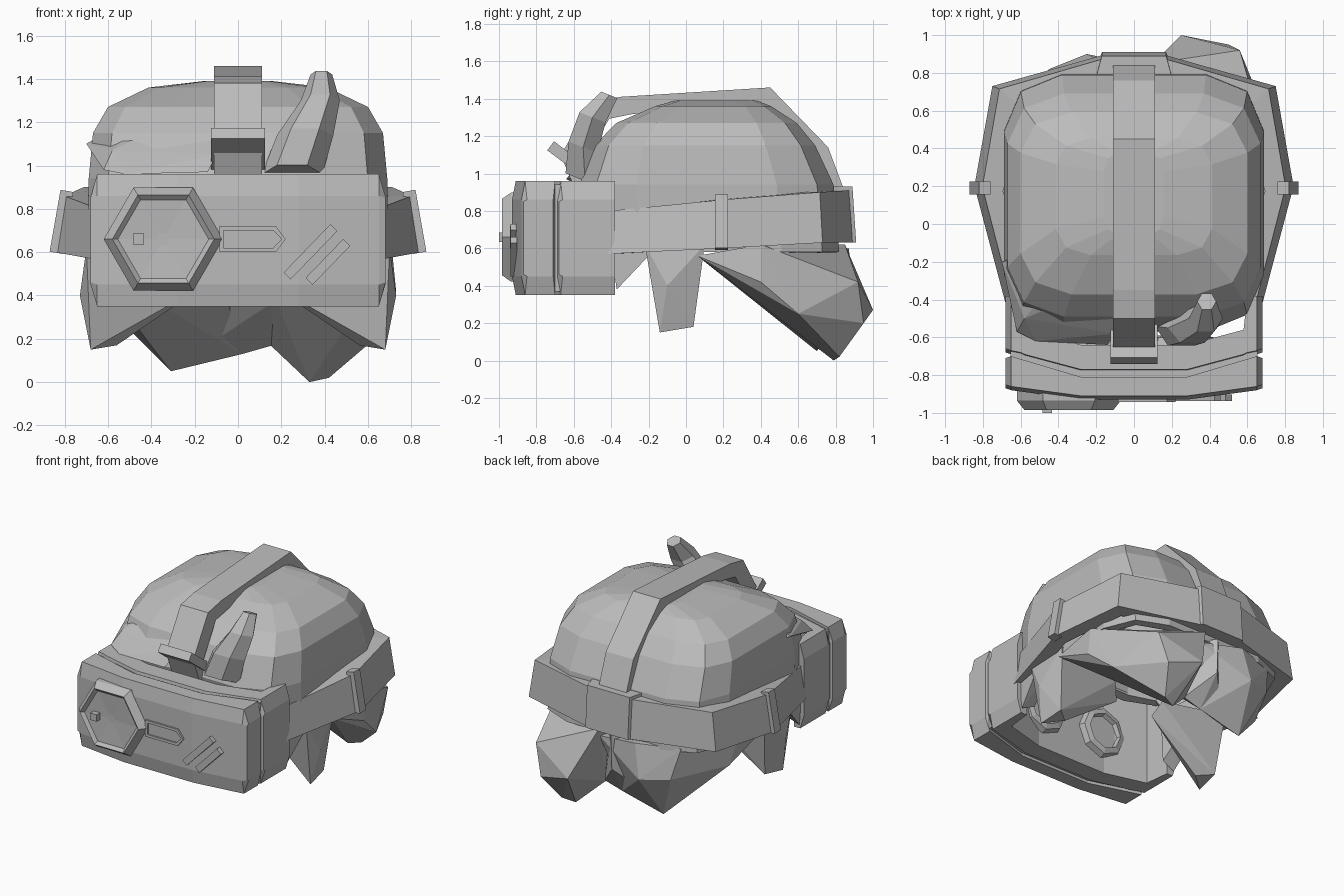
import bpy, bmesh
from math import sin, cos, pi, radians
from mathutils import Vector, Matrix

old = bpy.data.objects.get("Cube")
if old:
    bpy.data.objects.remove(old)

grey = bpy.data.materials.new("plain grey")
grey.use_nodes = True
grey.diffuse_color = (0.5, 0.5, 0.5, 1)
grey.node_tree.nodes["Principled BSDF"].inputs["Base Color"].default_value = (0.5, 0.5, 0.5, 1)


def finish(name, bm):
    bmesh.ops.recalc_face_normals(bm, faces=bm.faces)
    mesh = bpy.data.meshes.new(name)
    bm.to_mesh(mesh)
    bm.free()
    mesh.materials.append(grey)
    obj = bpy.data.objects.new(name, mesh)
    bpy.context.collection.objects.link(obj)
    return obj


def loft(name, rings, caps=(True, True)):
    """Skin a row of closed rings that share a point count."""
    bm = bmesh.new()
    rows = [[bm.verts.new(p) for p in ring] for ring in rings]
    n = len(rows[0])
    for a, b in zip(rows, rows[1:]):
        for i in range(n):
            j = (i + 1) % n
            bm.faces.new((a[i], a[j], b[j], b[i]))
    for row, wanted in zip((rows[0], rows[-1]), caps):
        if wanted:
            bm.faces.new(row)
    return finish(name, bm)


def hull(name, points, side=1):
    """Faceted clump around a few points."""
    bm = bmesh.new()
    verts = [bm.verts.new((side * x, y, z)) for x, y, z in points]
    res = bmesh.ops.convex_hull(bm, input=verts)
    loose = {v for v in res["geom_interior"] + res["geom_unused"] if isinstance(v, bmesh.types.BMVert)}
    bmesh.ops.delete(bm, geom=list(loose), context='VERTS')
    return finish(name, bm)


def box(name, centre, size, angle=0, axis='X'):
    bm = bmesh.new()
    bmesh.ops.create_cube(bm, size=1)
    bm.transform(Matrix.Translation(centre) @ Matrix.Rotation(radians(angle), 4, axis)
                 @ Matrix.Diagonal((*size, 1)))
    return finish(name, bm)


def polygon(x, y, z, r, n):
    return [(x + r * cos(2 * pi * i / n), y, z + r * sin(2 * pi * i / n)) for i in range(n)]


def both(half):
    """Mirror a row of stations across x = 0."""
    return [(-s[0], *s[1:]) for s in half] + [tuple(s) for s in reversed(half)]


# Hair cap: stacked boxy rings, open below and raised over the forehead
def cap_ring(z, half, front, back):
    ring = []
    for i in range(12):
        a = 2 * pi * (i + 0.5) / 12
        c, s = cos(a), sin(a)
        x = half * abs(c) ** 0.45 * (1 if c > 0 else -1)
        y = (front + back) / 2 + (back - front) / 2 * abs(s) ** 0.45 * (1 if s > 0 else -1)
        ring.append((x, y, max(z, 0.9) if y < -0.35 else z))
    return ring


cap = loft("hair_cap", [cap_ring(*r) for r in (
    (0.58, 0.7, -0.57, 0.83), (0.94, 0.7, -0.58, 0.8), (1.15, 0.68, -0.5, 0.7),
    (1.27, 0.61, -0.38, 0.6), (1.36, 0.42, -0.17, 0.46), (1.39, 0.16, -0.06, 0.38))], (False, True))
shell = cap.modifiers.new("thickness", 'SOLIDIFY')
shell.thickness = 0.06

# Swept fringe clump and the upright tuft
hull("fringe", [(-.62, -.57, .98), (-.58, -.5, 1.07), (-.7, -.2, 1.1), (-.28, -.13, 1.35), (-.1, -.3, 1.3),
                (-.1, -.58, 1.05), (-.14, -.64, .97), (-.52, -.62, .96), (-.5, -.1, 1.0)])
tuft = []
for x, y, z, rx, ry in ((.25, -.54, .96, .14, .12), (.31, -.55, 1.14, .13, .09),
                        (.38, -.5, 1.3, .09, .08), (.385, -.41, 1.42, .05, .05)):
    tuft.append([(x + rx * cos(k * pi / 3), y + ry * sin(k * pi / 3), z - .4 * ry * sin(k * pi / 3))
                 for k in range(6)])
loft("hair_tuft", tuft)

# Hair hanging at the nape in uneven clumps
hull("nape_hair_left", [(.7, .06, .56), (.71, .4, .62), (.73, .4, .42), (.69, .6, .25), (.55, .72, .14),
                        (.42, .82, .02), (.33, .79, 0), (.15, .7, .17), (.1, .85, .62), (.25, 1.0, .27),
                        (.5, .95, .2), (.56, .92, .42), (.1, .25, .56)])
hull("nape_hair_right", [(-.7, .06, .56), (-.71, .4, .62), (-.66, .45, .4), (-.43, .58, .2), (-.31, .7, .05),
                         (-.2, .66, .12), (.02, .7, .13), (.12, .82, .55), (-.2, .87, .6), (-.5, .77, .6),
                         (-.1, .25, .56), (-.25, .9, .36), (-.45, .82, .38)])
hull("nape_hair_middle", [(-.2, .66, .13), (.02, .7, .13), (.16, .7, .17), (-.45, .3, .56), (.45, .3, .56),
                          (0, .86, .6), (0, .85, .35)])

# Locks in front of each ear
for side, label in ((1, "left"), (-1, "right")):
    hull("ear_lock_" + label, [(.7, -.22, .62), (.7, .1, .62), (.73, -.1, .4), (.68, -.14, .15),
                               (.56, -.04, .17), (.66, .04, .18), (.15, 0, .45), (.2, .05, .56)], side)
    hull("temple_lock_" + label, [(.65, -.42, .7), (.65, -.37, .38), (.55, -.36, .42), (.68, -.18, .58),
                                  (.58, -.2, .58), (.66, -.15, .7), (.57, -.4, .7)], side)


# Goggle body: sections run across x, each with a front and back depth
def goggle_part(name, half, low=.35, high=.96):
    rings = []
    for x, f, b, trim in both(half):
        lo, hi = low + trim, high - trim
        rings.append([(x, f + .02, lo), (x, f, lo + .1 - .9 * trim), (x, f, hi - .1 + .9 * trim),
                      (x, f + .02, hi), (x, b, hi), (x, b, lo)])
    return loft(name, rings)


goggle_part("goggle_front", [(.68, -.87, -.71, .1), (.65, -.88, -.7, 0), (.28, -.93, -.81, 0)])
goggle_part("goggle_groove", [(.655, -.85, -.6, 0), (.28, -.85, -.66, 0)], .37, .94)
goggle_part("goggle_rear", [(.68, -.68, -.38, .1), (.65, -.69, -.38, 0), (.6, -.7, -.38, 0),
                            (.58, -.71, -.56, 0), (.28, -.79, -.64, 0)])
for side, label in ((1, "left"), (-1, "right")):
    x = side * .25
    loft("eyepiece_" + label, [polygon(x, y, .64, r, 8) for y, r in
                               ((-.66, .19), (-.6, .17), (-.59, .13), (-.62, .12))])

# Hexagonal sensor with a sunken face
loft("sensor_housing", [polygon(-.345, y, .66, r, 6) for y, r in
                        ((-.88, .275), (-.935, .275), (-.985, .235), (-.965, .21), (-.955, .03))])
box("sensor_stud", (-.46, -.975, .66), (.05, .05, .05))

# Pointed slot and two slanted bars on the front plate
slot = [(-.15, -.06), (.11, -.06), (.155, 0), (.11, .06), (-.15, .06)]
loft("front_slot", [[(.065 + u * k, y, .66 + v * m) for u, v in slot] for k, m, y in
                    ((1, 1, -.91), (1, 1, -.942), (.88, .68, -.942), (.88, .68, -.932))])
for x, z, length in ((.335, .602, .31), (.415, .555, .25)):
    box("slanted_bar", (x, -.92, z), (length, .035, .045), -46, 'Y')

# Strap around the head, flared towards its lower edge
path = [(.68, -.42, .57, .8), (.845, .2, .6, .86), (.75, .73, .63, .9), (.18, .89, .63, .91)]
band = []
for x, y, lo, hi in both(path):
    band.append([(x, y, lo), (x * .95, y * .98, hi), (x * .82, y * .86, hi), (x * .87, y * .88, lo)])
loft("head_strap", band)
for side, label in ((1, "left"), (-1, "right")):
    box("strap_buckle_" + label, (side * .815, .19, .74), (.06, .07, .29), side * -10, 'Y')
hull("rear_clasp", [(x * s, y, z) for s in (1, -1) for x, y, z in
                    ((.17, .91, .63), (.17, .89, .93), (.21, .8, .63), (.2, .78, .93))])

# Strap over the crown
crown = [(-.6, .93), (-.67, 1.1), (-.5, 1.38), (-.35, 1.41), (.45, 1.46), (.76, 1.14), (.85, .9)]
over = []
for y, z in crown:
    iy, iz = Vector((y, z)).lerp(Vector((.1, .8)), .15)
    over.append([(-.11, y, z), (.11, y, z), (.11, iy, iz), (-.11, iy, iz)])
loft("crown_strap", over)
box("crown_buckle", (0, -.62, 1.07), (.25, .26, .06), -37)
